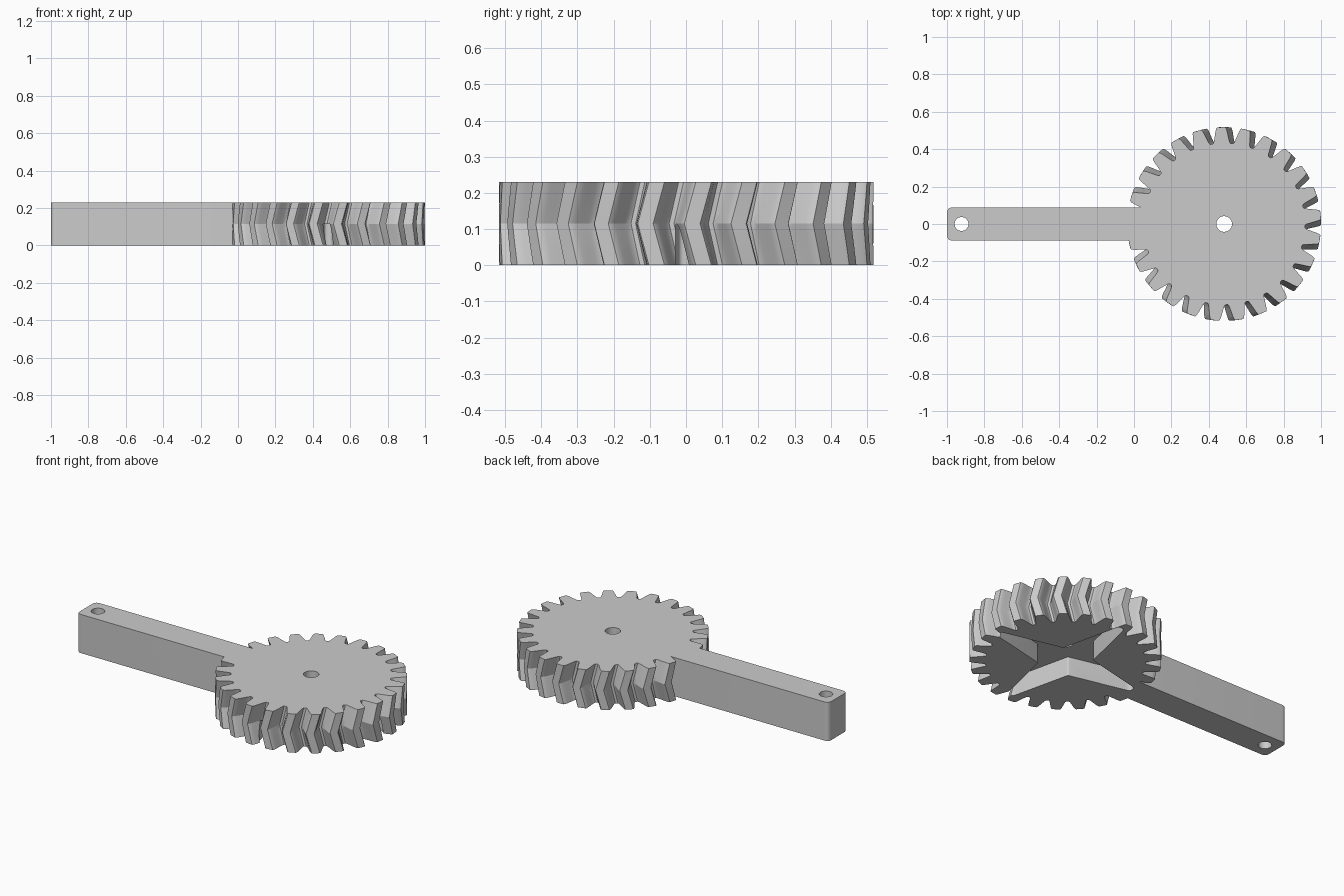
import bpy, bmesh, math
from mathutils import Vector, Matrix

HEIGHT = 0.23
HUB = Vector((0.482, 0.0))
TEETH = 25
PITCH = 2 * math.pi / TEETH

cube = bpy.data.objects.get("Cube")
if cube:
    bpy.data.objects.remove(cube, do_unlink=True)

grey = bpy.data.materials.new("plain grey")
grey.use_nodes = True
grey.diffuse_color = (0.6, 0.6, 0.6, 1)
grey.node_tree.nodes["Principled BSDF"].inputs["Base Color"].default_value = (0.6, 0.6, 0.6, 1)


def polar(radius, angle):
    return Vector((radius * math.cos(angle), radius * math.sin(angle)))


def prism(name, outline, z0, z1, centre=(0, 0), layers=1, twist=lambda t: 0.0):
    """Extrude an outline upwards, turning each layer by twist(t)."""
    bm = bmesh.new()
    rings = []
    for i in range(layers + 1):
        t = i / layers
        turn = Matrix.Rotation(twist(t), 2)
        ring = []
        for p in outline:
            q = turn @ Vector(p) + Vector(centre)
            ring.append(bm.verts.new((q.x, q.y, z0 + (z1 - z0) * t)))
        rings.append(ring)
    n = len(outline)
    for low, high in zip(rings, rings[1:]):
        for k in range(n):
            j = (k + 1) % n
            bm.faces.new((low[k], low[j], high[j], high[k]))
    bm.faces.new(rings[0][::-1])
    bm.faces.new(rings[-1])
    bmesh.ops.recalc_face_normals(bm, faces=bm.faces)
    mesh = bpy.data.meshes.new(name)
    bm.to_mesh(mesh)
    bm.free()
    mesh.materials.append(grey)
    obj = bpy.data.objects.new(name, mesh)
    bpy.context.collection.objects.link(obj)
    return obj


def rounded(points, radius, steps=6):
    """Round every corner of a polygon."""
    result = []
    for i, p in enumerate(points):
        p = Vector(p)
        a = p + (Vector(points[i - 1]) - p).normalized() * radius
        b = p + (Vector(points[(i + 1) % len(points)]) - p).normalized() * radius
        for s in range(steps + 1):
            t = s / steps
            result.append(a * (1 - t) ** 2 + p * (2 * t * (1 - t)) + b * t ** 2)
    return result


def circle(radius, count=32):
    return [polar(radius, 2 * math.pi * i / count) for i in range(count)]


def combine(target, other, operation):
    mod = target.modifiers.new(operation.title(), 'BOOLEAN')
    mod.operation = operation
    mod.solver = 'EXACT'
    mod.object = other
    other.hide_render = True
    bpy.ops.object.select_all(action='DESELECT')
    bpy.context.view_layer.objects.active = target
    target.select_set(True)
    bpy.ops.object.modifier_apply(modifier=mod.name)
    bpy.data.objects.remove(other, do_unlink=True)


# Tooth flank: radius and half angle in degrees, from root to tip
flank = [(0.432, 6.3), (0.438, 5.6), (0.455, 4.9), (0.475, 4.2),
         (0.495, 3.6), (0.511, 3.0), (0.518, 2.4)]
gear_outline = []
for i in range(TEETH):
    middle = math.radians(5.4) + i * PITCH
    gear_outline += [polar(r, middle - math.radians(a)) for r, a in flank]
    gear_outline += [polar(r, middle + math.radians(a)) for r, a in reversed(flank)]

# Herringbone gear: the teeth lean clockwise up to mid height, then back
lever = prism("gear_with_handle", gear_outline, 0, HEIGHT, HUB, layers=8,
              twist=lambda t: -math.radians(3.5) * (1 - abs(2 * t - 1)))

# Handle bar with rounded outer corners, running into the gear body
bar = rounded([(-1, -0.088), (0.3, -0.088), (0.3, 0.088), (-1, 0.088)], 0.03)
combine(lever, prism("handle", bar, 0, HEIGHT), 'UNION')

# Four-pointed recess in the underside, with blunt round arm tips
star = []
for i in range(4):
    turn = Matrix.Rotation(i * math.pi / 2, 2)
    for p in [(0.45, -0.025), (0.47, -0.016), (0.47, 0.016), (0.45, 0.025), (0.105, 0.105)]:
        star.append(turn @ Vector(p))
combine(lever, prism("recess_cutter", rounded(star, 0.01, 4), -0.05, HEIGHT / 2, HUB), 'DIFFERENCE')

# Axle hole and handle hole
for name, radius, centre in [("axle_hole", 0.042, HUB), ("handle_hole", 0.037, (-0.922, 0))]:
    combine(lever, prism(name, circle(radius), -0.1, HEIGHT + 0.1, centre), 'DIFFERENCE')

lever.select_set(True)
bpy.context.view_layer.objects.active = lever
bpy.ops.object.shade_smooth_by_angle(angle=math.radians(24))
